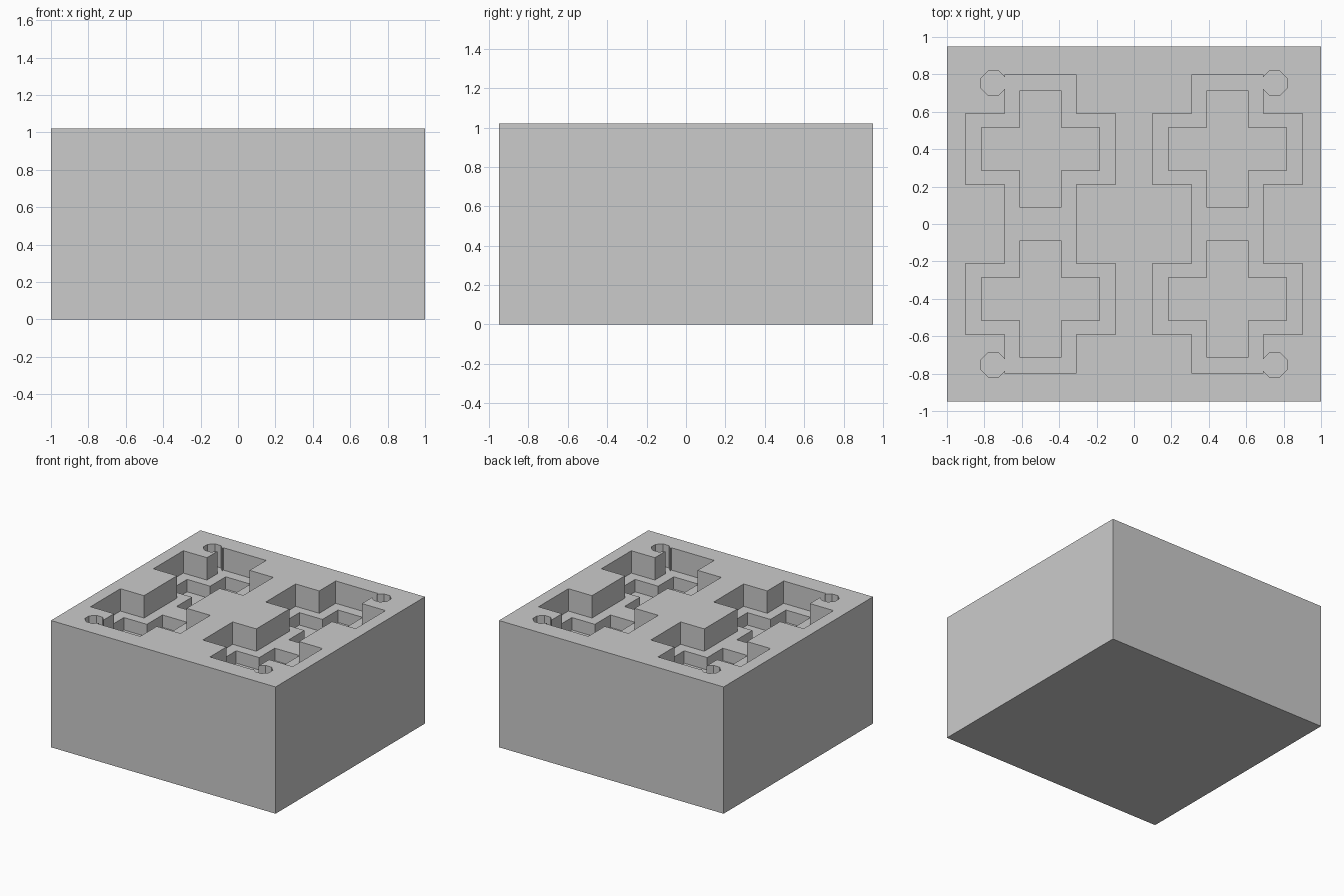
import bpy, bmesh, math

if "Cube" in bpy.data.objects:
    bpy.data.objects.remove(bpy.data.objects["Cube"])

HEIGHT = 1.02
POCKET_FLOOR = HEIGHT - 0.18
RECESS_FLOOR = POCKET_FLOOR - 0.10

grey = bpy.data.materials.new("plain grey")
grey.use_nodes = True
colour = (0.6, 0.6, 0.6, 1)
grey.diffuse_color = colour
grey.node_tree.nodes["Principled BSDF"].inputs["Base Color"].default_value = colour


def prism(name, outline, bottom, top):
    """Extrude a flat outline between two heights."""
    bm = bmesh.new()
    face = bm.faces.new([bm.verts.new((x, y, bottom)) for x, y in outline])
    grown = bmesh.ops.extrude_face_region(bm, geom=[face])["geom"]
    verts = [v for v in grown if isinstance(v, bmesh.types.BMVert)]
    bmesh.ops.translate(bm, verts=verts, vec=(0, 0, top - bottom))
    bmesh.ops.recalc_face_normals(bm, faces=bm.faces)
    mesh = bpy.data.meshes.new(name)
    bm.to_mesh(mesh)
    bm.free()
    mesh.materials.append(grey)
    obj = bpy.data.objects.new(name, mesh)
    bpy.context.collection.objects.link(obj)
    return obj


def carve(body, outline, floor):
    """Cut a pocket with the given outline down to a floor height."""
    cutter = prism("pocket_cutter", outline, floor, HEIGHT + 0.2)
    cutter.hide_render = True
    cut = body.modifiers.new("pocket", "BOOLEAN")
    cut.operation, cut.solver, cut.object = "DIFFERENCE", "EXACT", cutter
    bpy.context.view_layer.objects.active = body
    bpy.ops.object.modifier_apply(modifier=cut.name)
    bpy.data.objects.remove(cutter)


# Solid block
block = prism("block", [(-1, -.95), (1, -.95), (1, .95), (-1, .95)], 0, HEIGHT)

# Quarter profile of the double-cross pocket, mirrored about its own centre
quarter = [(.19, .80), (.19, .59), (.40, .59), (.40, .21), (.19, .21)]
half = quarter + [(x, -y) for x, y in reversed(quarter)]
double_cross = half + [(-x, y) for x, y in reversed(half)]

# Plus-shaped recess profile: arm half widths and half lengths
w, h, a, b = .11, .115, .315, .313
arm = [(w, b), (w, h), (a, h)]
side = arm + [(x, -y) for x, y in reversed(arm)]
cross = side + [(-x, y) for x, y in reversed(side)]

# Eight-sided finger hole
r = .066 / math.cos(math.pi / 8)
octagon = [(r * math.cos((i + .5) * math.pi / 4), r * math.sin((i + .5) * math.pi / 4))
           for i in range(8)]

for sx in (-1, 1):
    carve(block, [(x + sx * .5, y) for x, y in double_cross], POCKET_FLOOR)
    for sy in (-1, 1):
        carve(block, [(x + sx * .5, y + sy * .402) for x, y in cross], RECESS_FLOOR)
        carve(block, [(x + sx * .752, y + sy * .753) for x, y in octagon], POCKET_FLOOR)
